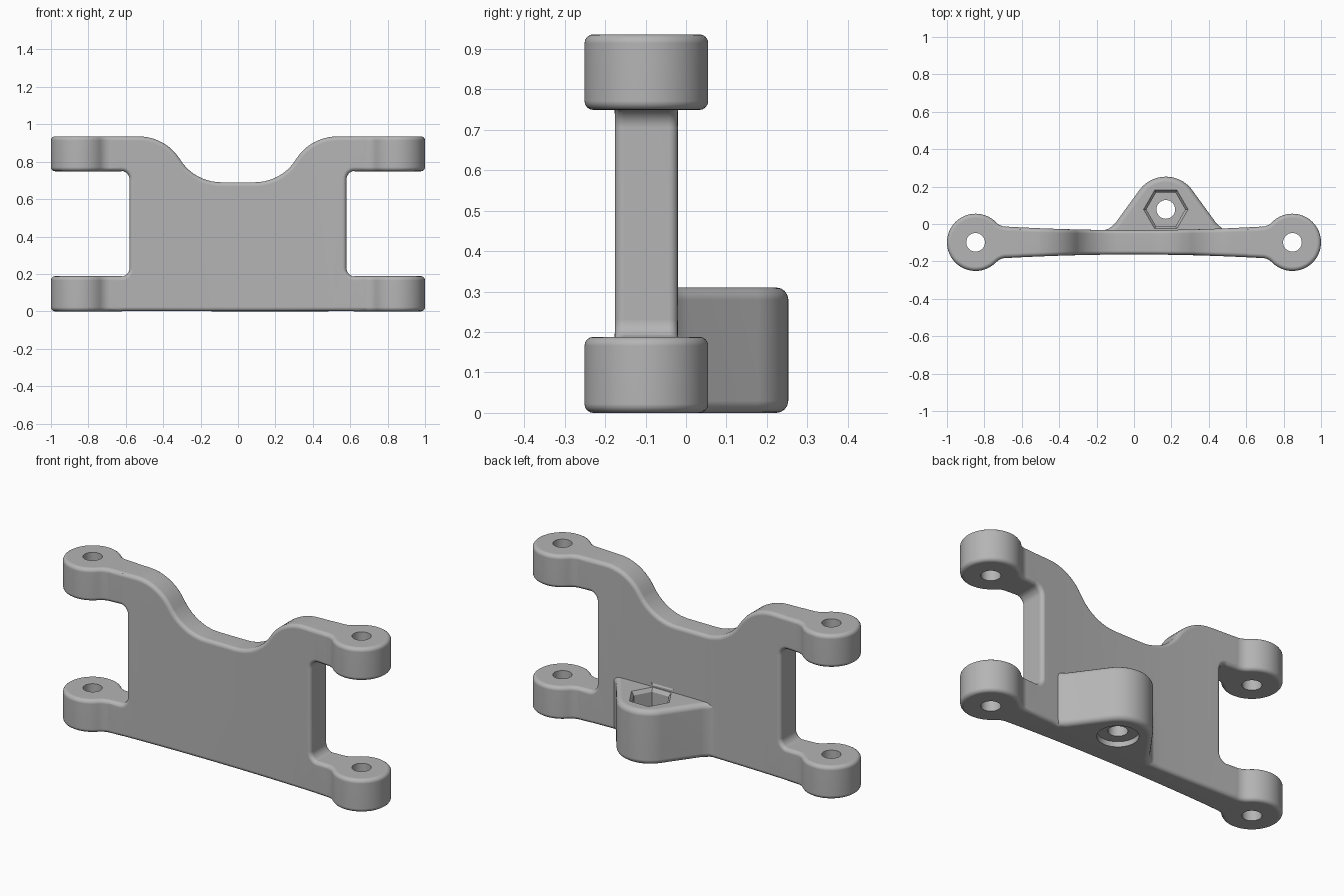
import bpy, bmesh
from math import cos, sin, pi, radians, atan2
from mathutils import Vector, Matrix

cube = bpy.data.objects.get("Cube")
if cube:
    bpy.data.objects.remove(cube, do_unlink=True)

grey = bpy.data.materials.new("plain grey")
grey.use_nodes = True
grey.diffuse_color = (0.46, 0.46, 0.46, 1)
grey.node_tree.nodes["Principled BSDF"].inputs["Base Color"].default_value = (0.46, 0.46, 0.46, 1)

MID_Y = -0.098   # centre plane of the plate
ROUND = 0.022    # edge rounding


def arc(cx, cy, r, a0, a1, n):
    """Points on an arc, angles in degrees."""
    angles = [radians(a0 + (a1 - a0) * i / n) for i in range(n + 1)]
    return [(cx + r * cos(a), cy + r * sin(a)) for a in angles]


def prism(points, lo, hi, rounding):
    """Extrude a plan outline from lo to hi and round both rims."""
    bm = bmesh.new()
    face = bm.faces.new([bm.verts.new((x, y, lo)) for x, y in points])
    new = bmesh.ops.extrude_face_region(bm, geom=[face])["geom"]
    bmesh.ops.translate(bm, vec=(0, 0, hi - lo),
                        verts=[v for v in new if isinstance(v, bmesh.types.BMVert)])
    bmesh.ops.recalc_face_normals(bm, faces=bm.faces)
    if rounding:
        rims = [e for e in bm.edges if abs(e.verts[0].co.z - e.verts[1].co.z) < 1e-6]
        bmesh.ops.bevel(bm, geom=rims, offset=rounding, segments=4, profile=0.5,
                        affect='EDGES', clamp_overlap=True)
    return bm


def finish(bm, name):
    bmesh.ops.recalc_face_normals(bm, faces=bm.faces)
    mesh = bpy.data.meshes.new(name)
    bm.to_mesh(mesh)
    bm.free()
    mesh.materials.append(grey)
    obj = bpy.data.objects.new(name, mesh)
    bpy.context.collection.objects.link(obj)
    return obj


def cone(name, x, y, lo, hi, r_lo, r_hi, sides):
    bm = bmesh.new()
    bmesh.ops.create_cone(bm, cap_ends=True, segments=sides, radius1=r_lo, radius2=r_hi,
                          depth=hi - lo, matrix=Matrix.Translation((x, y, (lo + hi) / 2)))
    return finish(bm, name)


def combine(target, other, operation):
    mod = target.modifiers.new(operation.lower(), 'BOOLEAN')
    mod.operation = operation
    mod.solver = 'EXACT'
    mod.object = other
    bpy.context.view_layer.objects.active = target
    bpy.ops.object.modifier_apply(modifier=mod.name)
    bpy.data.objects.remove(other, do_unlink=True)


# Plate: front profile with a dipped top and a slot in each side
half = [(0.70, 0.001), (0.70, 0.186)]
half += arc(0.625, 0.231, 0.045, 270, 180, 6)
half += arc(0.625, 0.706, 0.045, 180, 90, 6)
half += [(0.70, 0.751), (0.70, 0.935)]
half += arc(0.53, 0.676, 0.259, 90, 148, 10)
half += arc(0.09, 0.949, 0.259, 328, 270, 10)[1:]
outline = half + [(-x, z) for x, z in reversed(half)]
bm = prism(outline, -0.075, 0.075, ROUND)
bmesh.ops.rotate(bm, verts=bm.verts, matrix=Matrix.Rotation(pi / 2, 3, 'X'))
for i in range(-6, 7):
    bmesh.ops.bisect_plane(bm, geom=bm.verts[:] + bm.edges[:] + bm.faces[:],
                           plane_co=(i * 0.1, 0, 0), plane_no=(1, 0, 0))
# thin the waist gently
for v in bm.verts:
    v.co.y = MID_Y + v.co.y / 0.075 * (0.065 + 0.02 * (v.co.x / 0.7) ** 2)
bracket = finish(bm, "bracket_plate")

# Four round lugs with flared necks
R, FLARE, NECK, CX = 0.153, 0.08, 0.083, 0.847
dx = ((R + FLARE) ** 2 - (NECK + FLARE) ** 2) ** 0.5
touch = atan2(NECK + FLARE, dx) * 180 / pi
upper = [(0.60, 0.078)]
upper += arc(CX - dx, NECK + FLARE, FLARE, 270, 360 - touch, 6)
upper += arc(CX, 0, R, 180 - touch, 0, 24)[1:]
lug_plan = upper + [(x, -y) for x, y in reversed(upper[:-1])]
for side in (-1, 1):
    for lo, hi in ((0, 0.188), (0.749, 0.936)):
        plan = [(side * x, MID_Y + y) for x, y in lug_plan]
        combine(bracket, finish(prism(plan, lo, hi, ROUND), "lug"), 'UNION')

# Rear boss with sloping sides
BX, BY = 0.17, 0.078
right = [(0.34, -0.09), (0.34, -0.036), (0.302, -0.024), (0.27, 0.004)]
boss_plan = [(BX + x, y) for x, y in right] + arc(BX, BY, 0.175, 35, 145, 20)
boss_plan += [(BX - x, y) for x, y in reversed(right)]
combine(bracket, finish(prism(boss_plan, 0, 0.31, 0.03), "boss"), 'UNION')

# Bores, nut pocket and washer recess
for side in (-1, 1):
    combine(bracket, cone("lug_bore", side * CX, MID_Y, -0.1, 1.1, 0.05, 0.05, 32), 'DIFFERENCE')
combine(bracket, cone("boss_bore", BX, BY, -0.1, 0.4, 0.05, 0.05, 32), 'DIFFERENCE')
combine(bracket, cone("washer_recess", BX, BY, -0.05, 0.03, 0.105, 0.105, 40), 'DIFFERENCE')
pocket = cone("nut_pocket", BX, BY, 0.2, 0.33, 0.104, 0.104, 6)
rim = cone("nut_pocket_rim", BX, BY, 0.29, 0.33, 0.104, 0.134, 6)
for cutter in (pocket, rim):
    # turn the hexagon so two corners lie along x
    first = min(abs(v.co.y - BY) for v in cutter.data.vertices)
    if first > 0.01 or max(v.co.x for v in cutter.data.vertices) < BX + 0.1:
        centre = Vector((BX, BY, 0))
        cutter.data.transform(Matrix.Translation(centre) @ Matrix.Rotation(pi / 6, 4, 'Z')
                              @ Matrix.Translation(-centre))
    combine(bracket, cutter, 'DIFFERENCE')

# Smooth rounded edges, keep machined corners sharp
bpy.ops.object.select_all(action='DESELECT')
bracket.select_set(True)
bpy.context.view_layer.objects.active = bracket
bpy.ops.object.shade_smooth_by_angle(angle=radians(32))
weighted = bracket.modifiers.new("even_shading", 'WEIGHTED_NORMAL')
weighted.keep_sharp = True
